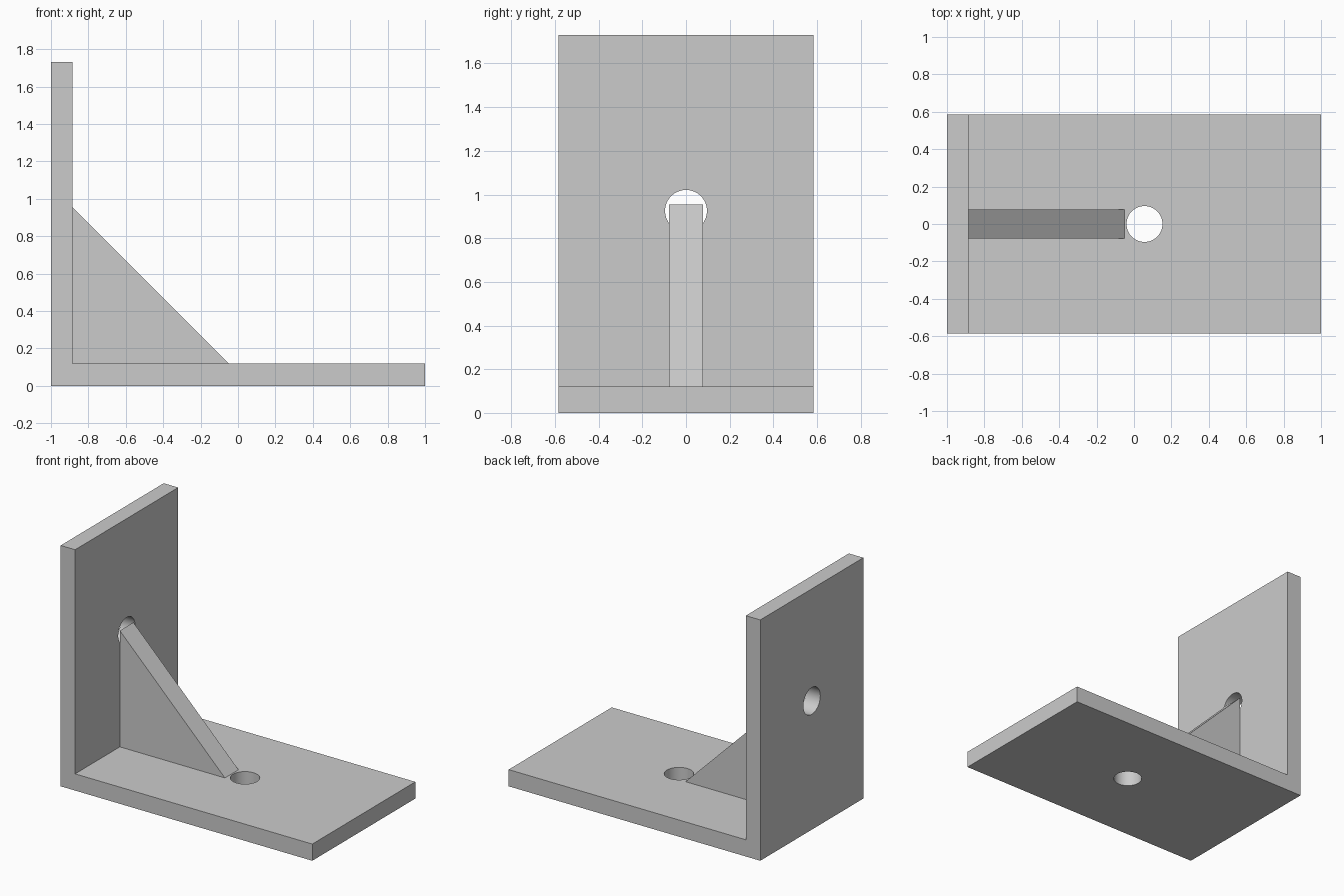
import bpy
import bmesh
from math import pi, radians

if "Cube" in bpy.data.objects:
    bpy.data.objects.remove(bpy.data.objects["Cube"])

HEIGHT, HALF_DEPTH = 1.73, 0.585
WALL_X, FLOOR_Z = -0.885, 0.12
HOLE_RADIUS = 0.096

# Single grey finish
grey = bpy.data.materials.new("light_grey")
grey.use_nodes = True
colour = (0.6, 0.6, 0.6, 1)
grey.diffuse_color = colour
grey.node_tree.nodes["Principled BSDF"].inputs["Base Color"].default_value = colour


def extrude_profile(name, points, half_width):
    """Solid made from an x-z outline, extruded evenly along y."""
    bm = bmesh.new()
    face = bm.faces.new([bm.verts.new((x, -half_width, z)) for x, z in points])
    result = bmesh.ops.extrude_face_region(bm, geom=[face])
    moved = [v for v in result["geom"] if isinstance(v, bmesh.types.BMVert)]
    bmesh.ops.translate(bm, verts=moved, vec=(0, 2 * half_width, 0))
    bmesh.ops.recalc_face_normals(bm, faces=bm.faces)
    mesh = bpy.data.meshes.new(name)
    bm.to_mesh(mesh)
    bm.free()
    mesh.materials.append(grey)
    obj = bpy.data.objects.new(name, mesh)
    bpy.context.collection.objects.link(obj)
    return obj


def drill(target, location, rotation):
    """Cut a round through hole."""
    bpy.ops.mesh.primitive_cylinder_add(vertices=64, radius=HOLE_RADIUS, depth=0.4,
                                        location=location, rotation=rotation)
    cutter = bpy.context.object
    cutter.name = "hole_cutter"
    cutter.hide_render = True
    cutter.data.materials.append(grey)
    mod = target.modifiers.new("hole", "BOOLEAN")
    mod.operation = "DIFFERENCE"
    mod.solver = "EXACT"
    mod.object = cutter
    bpy.context.view_layer.objects.active = target
    bpy.ops.object.modifier_apply(modifier=mod.name)
    bpy.data.objects.remove(cutter)


# L-shaped bracket: floor plate and upright plate in one piece
bracket = extrude_profile("angle_bracket", [
    (-1, 0), (1, 0), (1, FLOOR_Z), (WALL_X, FLOOR_Z), (WALL_X, HEIGHT), (-1, HEIGHT),
], HALF_DEPTH)

# Bolt holes through the floor and the upright
drill(bracket, (0.056, 0, FLOOR_Z / 2), (0, 0, 0))
drill(bracket, (-0.94, 0, 0.925), (0, pi / 2, 0))

# Triangular rib in the inner corner
extrude_profile("gusset_rib", [
    (WALL_X, FLOOR_Z), (-0.05, FLOOR_Z), (WALL_X, 0.955),
], 0.077)

# Smooth hole walls, sharp plate edges
bpy.ops.object.select_all(action="DESELECT")
bracket.select_set(True)
bpy.context.view_layer.objects.active = bracket
bpy.ops.object.shade_smooth_by_angle(angle=radians(30))
